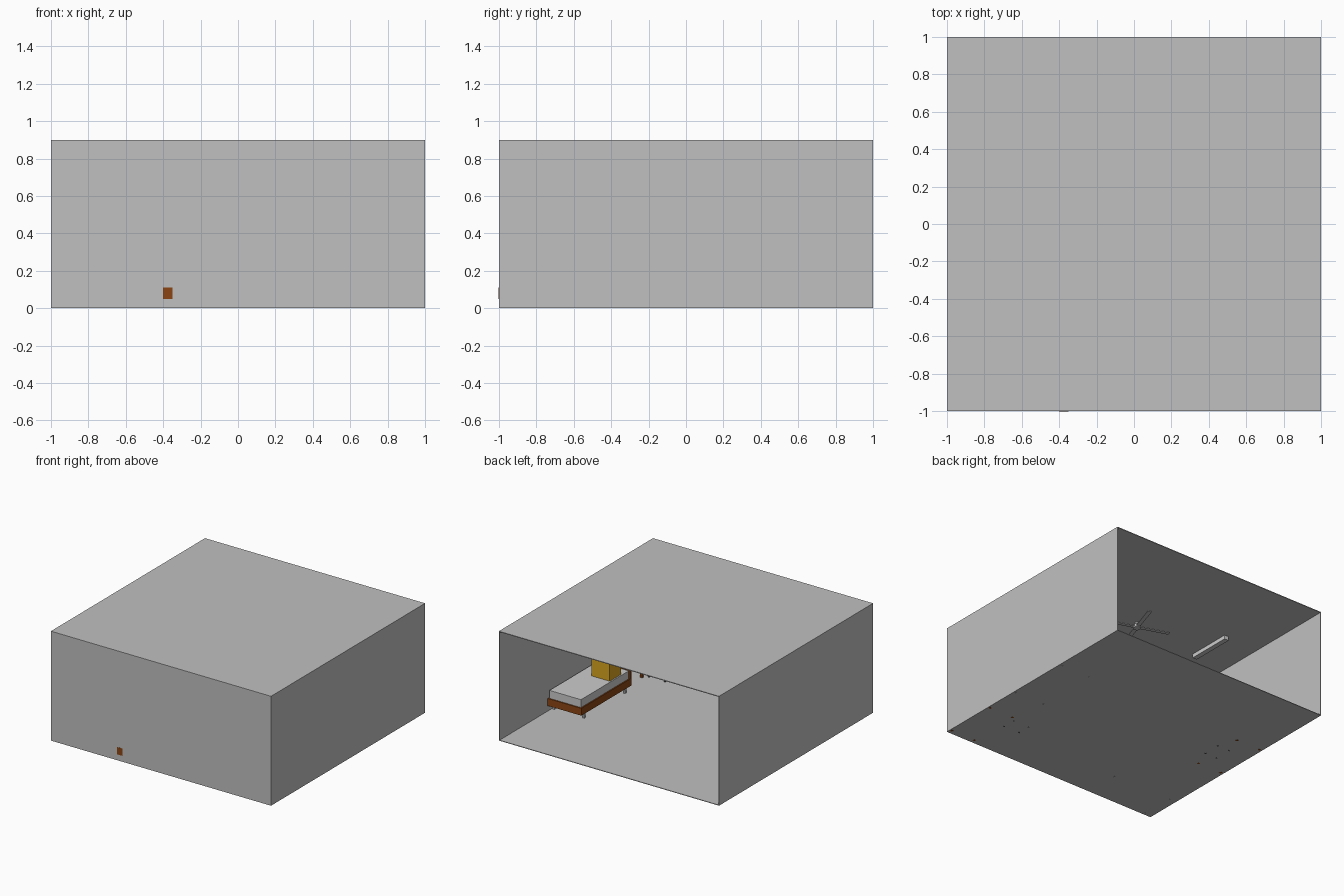
import bpy, bmesh, math
from mathutils import Matrix, Vector

if "Cube" in bpy.data.objects:
    bpy.data.objects.remove(bpy.data.objects["Cube"])


def material(name, rgb):
    m = bpy.data.materials.new(name)
    m.diffuse_color = (*rgb, 1)
    m.use_nodes = True
    m.node_tree.nodes["Principled BSDF"].inputs["Base Color"].default_value = m.diffuse_color
    return m


GREY = material("light grey", (0.527, 0.527, 0.527))
BROWN = material("wood brown", (0.258, 0.06, 0.0065))
GOLD = material("golden yellow", (0.70, 0.376, 0.0144))
DARK = material("dark grey", (0.08, 0.08, 0.08))
WHITE = material("soft white", (0.6, 0.6, 0.6))


def boxes(name, spans, mat, xf=Matrix()):
    """One object from boxes given as (x0, x1, y0, y1, z0, z1)."""
    bm = bmesh.new()
    for x0, x1, y0, y1, z0, z1 in spans:
        c = Vector(((x0 + x1) / 2, (y0 + y1) / 2, (z0 + z1) / 2))
        bmesh.ops.create_cube(bm, size=1, matrix=xf @ Matrix.Translation(c)
                              @ Matrix.Diagonal((x1 - x0, y1 - y0, z1 - z0, 1)))
    me = bpy.data.meshes.new(name)
    bm.to_mesh(me)
    bm.free()
    me.materials.append(mat)
    ob = bpy.data.objects.new(name, me)
    bpy.context.collection.objects.link(ob)
    return ob


def place(x, y, deg):
    return Matrix.Translation((x, y, 0)) @ Matrix.Rotation(math.radians(deg), 4, 'Z')


def legs(w, d, t, z):
    """Four square legs with outer size w by d."""
    return [(sx * w / 2 - t / 2, sx * w / 2 + t / 2, sy * d / 2 - t / 2, sy * d / 2 + t / 2, 0, z)
            for sx in (-1, 1) for sy in (-1, 1)]


# Room shell, open at the back
T = 0.006
boxes("floor", [(-1, 1, -1, 1, 0.001, T)], GREY)
boxes("roof", [(-1, 1, -1, 1, 0.9 - T, 0.9)], GREY)
boxes("front_wall", [(-1, 1, -1, -1 + T, T, 0.9 - T)], GREY)
boxes("side_walls", [(-1, -1 + T, -1 + T, 1, T, 0.9 - T),
                     (1 - T, 1, -1 + T, 1, T, 0.9 - T)], GREY)


# Beds: headboard at local -y
def bed(prefix, xf):
    boxes(prefix + "_legs", legs(0.27, 0.53, 0.016, 0.05), GREY, xf)
    boxes(prefix + "_frame", [(-0.153, 0.153, -0.325, 0.325, 0.05, 0.11),
                              (-0.153, 0.153, -0.325, -0.305, 0.11, 0.23)], BROWN, xf)
    boxes(prefix + "_mattress", [(-0.143, 0.143, -0.305, 0.315, 0.11, 0.175)], WHITE, xf)


bed("right_bed", place(0.842, 0.05, 0))
bed("left_bed", place(-0.67, -0.842, -90))
boxes("bed_corner_through_wall", [(-0.40, -0.35, -1.0015, -0.98, 0.05, 0.11)], BROWN)

# Yellow block resting on the right bed
boxes("yellow_box", [(0.71, 0.875, -0.17, -0.024, 0.175, 0.33)], GOLD)


# Desks and chairs
def desk(prefix, xf):
    boxes(prefix + "_top", [(-0.125, 0.125, -0.24, 0.24, 0.205, 0.23)], BROWN, xf)
    boxes(prefix + "_legs", legs(0.22, 0.45, 0.018, 0.205), BROWN, xf)


def chair(prefix, xf):
    boxes(prefix + "_legs", legs(0.11, 0.145, 0.012, 0.11), DARK, xf)
    boxes(prefix + "_seat", [(-0.062, 0.062, -0.08, 0.08, 0.11, 0.125)], BROWN, xf)
    boxes(prefix + "_back", [(0.05, 0.062, -0.08, 0.08, 0.125, 0.25)], BROWN, xf)


desk("right_desk", place(0.872, -0.74, 0))
desk("left_desk", place(-0.866, 0.08, 0))
chair("right_chair", place(0.648, -0.605, 90))
chair("left_chair", place(-0.755, 0.075, 0))

# Ceiling fan: rod, hub and four blades
boxes("fan_rod", [(-0.01, 0.01, -0.01, 0.01, 0.85, 0.895)], GREY, place(-0.03, 0, 0))
for i in range(4):
    boxes("fan_blade_%d" % (i + 1), [(0.02, 0.26, -0.016, 0.016, 0.85, 0.857)], GREY,
          place(-0.03, 0, 72 + 90 * i))
bm = bmesh.new()
bmesh.ops.create_cone(bm, cap_ends=True, segments=16, radius1=0.03, radius2=0.03, depth=0.025,
                      matrix=Matrix.Translation((-0.03, 0, 0.853)))
me = bpy.data.meshes.new("fan_hub")
bm.to_mesh(me)
bm.free()
me.materials.append(GREY)
bpy.context.collection.objects.link(bpy.data.objects.new("fan_hub", me))

# Ceiling tube light
boxes("tube_light", [(-0.70, -0.66, -0.10, 0.275, 0.862, 0.895)], WHITE)
